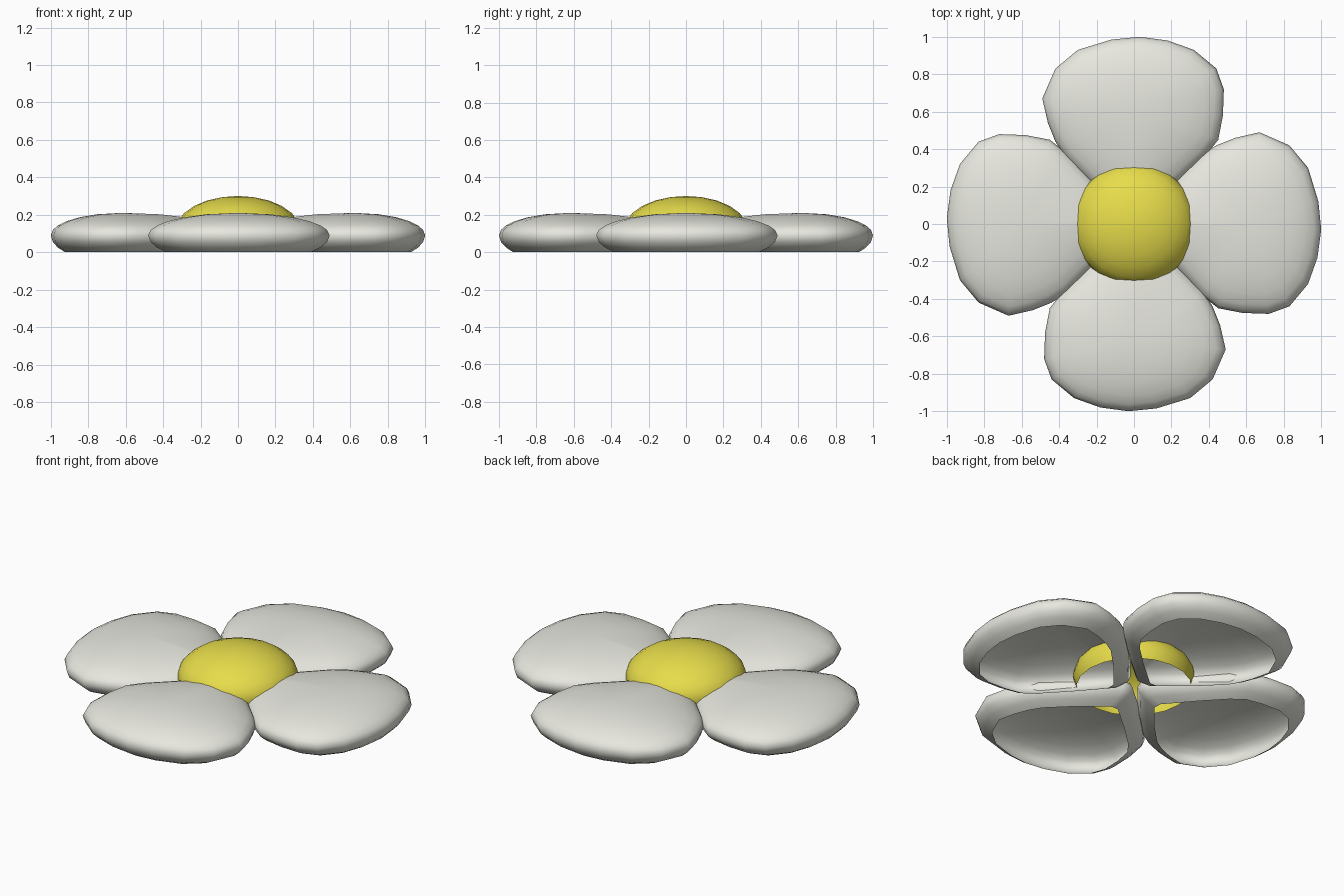
import bpy, bmesh
from math import sin, cos, pi, sqrt, radians

if "Cube" in bpy.data.objects:
    bpy.data.objects.remove(bpy.data.objects["Cube"])


def material(name, color):
    m = bpy.data.materials.new(name)
    m.diffuse_color = color
    m.use_nodes = True
    m.node_tree.nodes["Principled BSDF"].inputs["Base Color"].default_value = m.diffuse_color
    return m


def shell(name, outline, centre, rings, top_z, mat, turn=0.0):
    """Open-bottomed pillow: scaled copies of an outline, closed at the top."""
    bm = bmesh.new()
    cx, cy = centre
    loops = [[bm.verts.new((cx + (x - cx) * s, cy + (y - cy) * s, z)) for x, y in outline]
             for s, z in rings]
    n = len(outline)
    for a, b in zip(loops, loops[1:]):
        for i in range(n):
            j = (i + 1) % n
            bm.faces.new((a[i], a[j], b[j], b[i]))
    tip = bm.verts.new((cx, cy, top_z))
    for i in range(n):
        bm.faces.new((loops[-1][i], loops[-1][(i + 1) % n], tip))
    for f in bm.faces:
        f.smooth = True
    mesh = bpy.data.meshes.new(name)
    bm.to_mesh(mesh)
    bm.free()
    mesh.materials.append(mat)
    ob = bpy.data.objects.new(name, mesh)
    ob.rotation_euler.z = turn
    bpy.context.collection.objects.link(ob)


def ellipse_rings(mid, up, down, lower, upper):
    """(scale, height) pairs running from the bottom rim over the equator."""
    return ([(s, mid - down * sqrt(1 - s * s)) for s in lower] + [(1.0, mid)]
            + [(s, mid + up * sqrt(1 - s * s)) for s in upper])


white = material("petal_white", (0.8, 0.8, 0.74, 1))
yellow = material("centre_yellow", (0.8, 0.72, 0.07, 1))

# Petals: slightly lopsided fan outline, counter-clockwise, pointing along +x
petal = [(0.05, -0.03), (0.22, -0.23), (0.36, -0.38), (0.45, -0.45), (0.58, -0.475),
         (0.72, -0.48), (0.83, -0.44), (0.93, -0.32), (0.98, -0.18), (1.0, -0.03),
         (0.985, 0.12), (0.93, 0.30), (0.83, 0.42), (0.67, 0.49), (0.54, 0.46),
         (0.44, 0.42), (0.36, 0.37), (0.22, 0.23), (0.05, 0.03)]
petal_rings = ellipse_rings(0.09, 0.12, 0.15, (0.8, 0.9, 0.97), (0.97, 0.9, 0.78, 0.6, 0.35))
for k in range(4):
    shell(f"petal_{k + 1}", petal, (0.62, 0), petal_rings, 0.21, white, radians(90 * k))

# Domed flower centre
disc = [(0.33 * cos(2 * pi * i / 20), 0.33 * sin(2 * pi * i / 20)) for i in range(20)]
dome_rings = ellipse_rings(0.12, 0.18, 0.18, (0.94,), (0.96, 0.87, 0.71, 0.5, 0.25))
shell("flower_centre", disc, (0, 0), dome_rings, 0.30, yellow)
